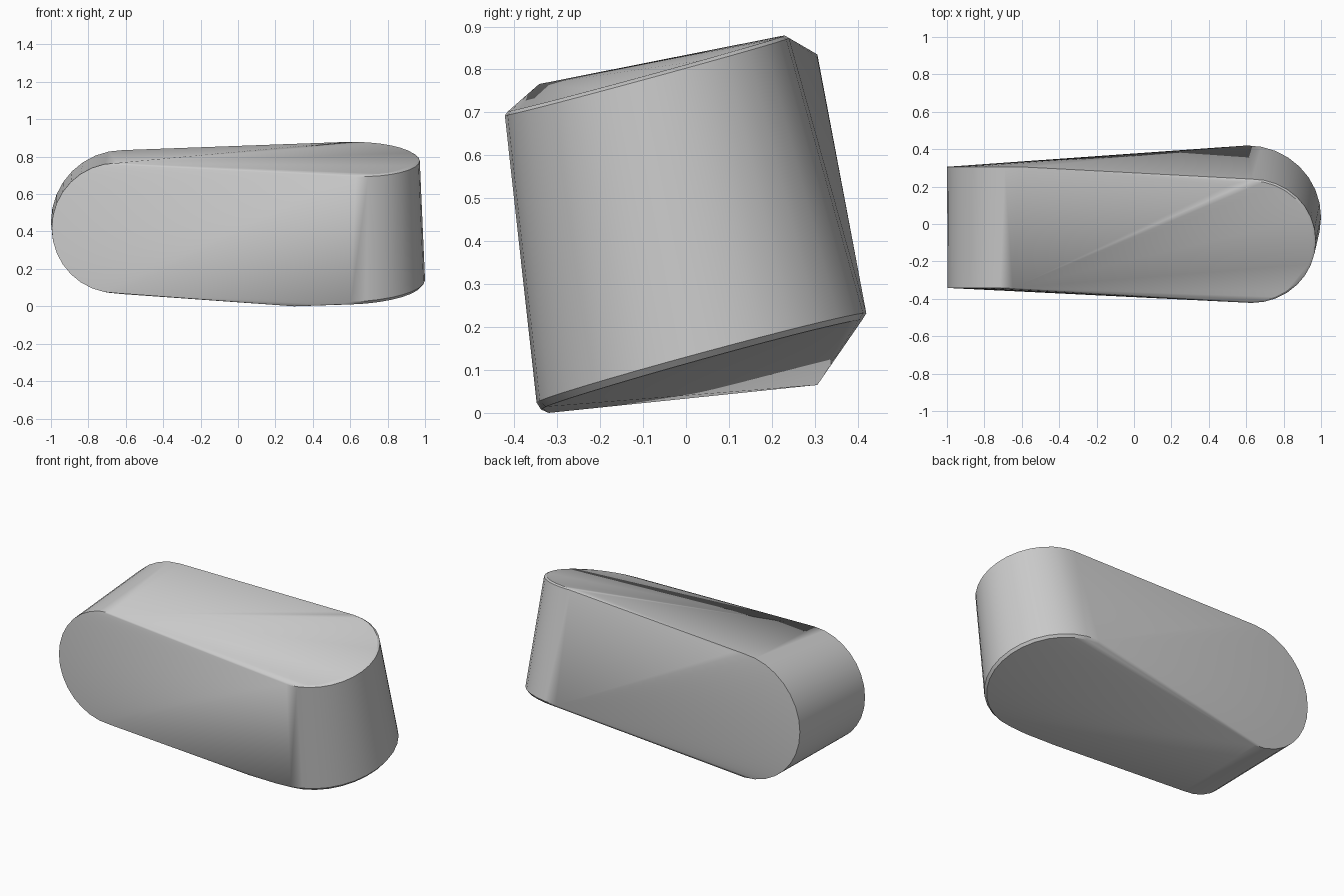
import bpy, bmesh, math
from mathutils import Vector

if "Cube" in bpy.data.objects:
    bpy.data.objects.remove(bpy.data.objects["Cube"])

SEGMENTS = 32
bm = bmesh.new()


def rim(centre, u, v, sag=None):
    """Add a ring of points spanned by half-axes u and v."""
    for i in range(SEGMENTS):
        a = 2 * math.pi * i / SEGMENTS
        bm.verts.new(Vector(centre) + Vector(u) * math.cos(a) + Vector(v) * math.sin(a))


# Left rounded end: a drum lying along y, slightly wider at the back
rim((-0.648, -0.342, 0.418), (0.348, 0, 0), (0, 0, 0.348))
rim((-0.615, 0.306, 0.45), (0.385, 0, 0), (0, 0, 0.385))

# Right rounded end: a leaning upright drum with narrow chamfers at its caps
rim((0.63, -0.091, 0.783), (0.342, 0, -0.005), (0, 0.331, 0.09))
rim((0.63, -0.092, 0.791), (0.328, 0, -0.005), (0, 0.322, 0.088))
rim((0.605, 0.036, 0.128), (0.395, 0, 0.012), (0, 0.384, 0.104))
rim((0.605, 0.038, 0.113), (0.382, 0, 0.012), (0, 0.372, 0.103))

# Low front corner under the right end
for p in ((0.3, -0.32, 0.0), (0.5, -0.338, 0.008)):
    bm.verts.new(p)

# Skin both ends into one solid body
result = bmesh.ops.convex_hull(bm, input=bm.verts[:])
loose = [v for v in bm.verts if not v.link_faces]
bmesh.ops.delete(bm, geom=loose, context='VERTS')
bmesh.ops.dissolve_limit(bm, angle_limit=math.radians(0.5), verts=bm.verts[:], edges=bm.edges[:])
bmesh.ops.recalc_face_normals(bm, faces=bm.faces[:])

mesh = bpy.data.meshes.new("twisted_body")
bm.to_mesh(mesh)
bm.free()
body = bpy.data.objects.new("twisted_body", mesh)
bpy.context.collection.objects.link(body)
bpy.context.view_layer.objects.active = body
body.select_set(True)
bpy.ops.object.shade_smooth_by_angle(angle=math.radians(30))
